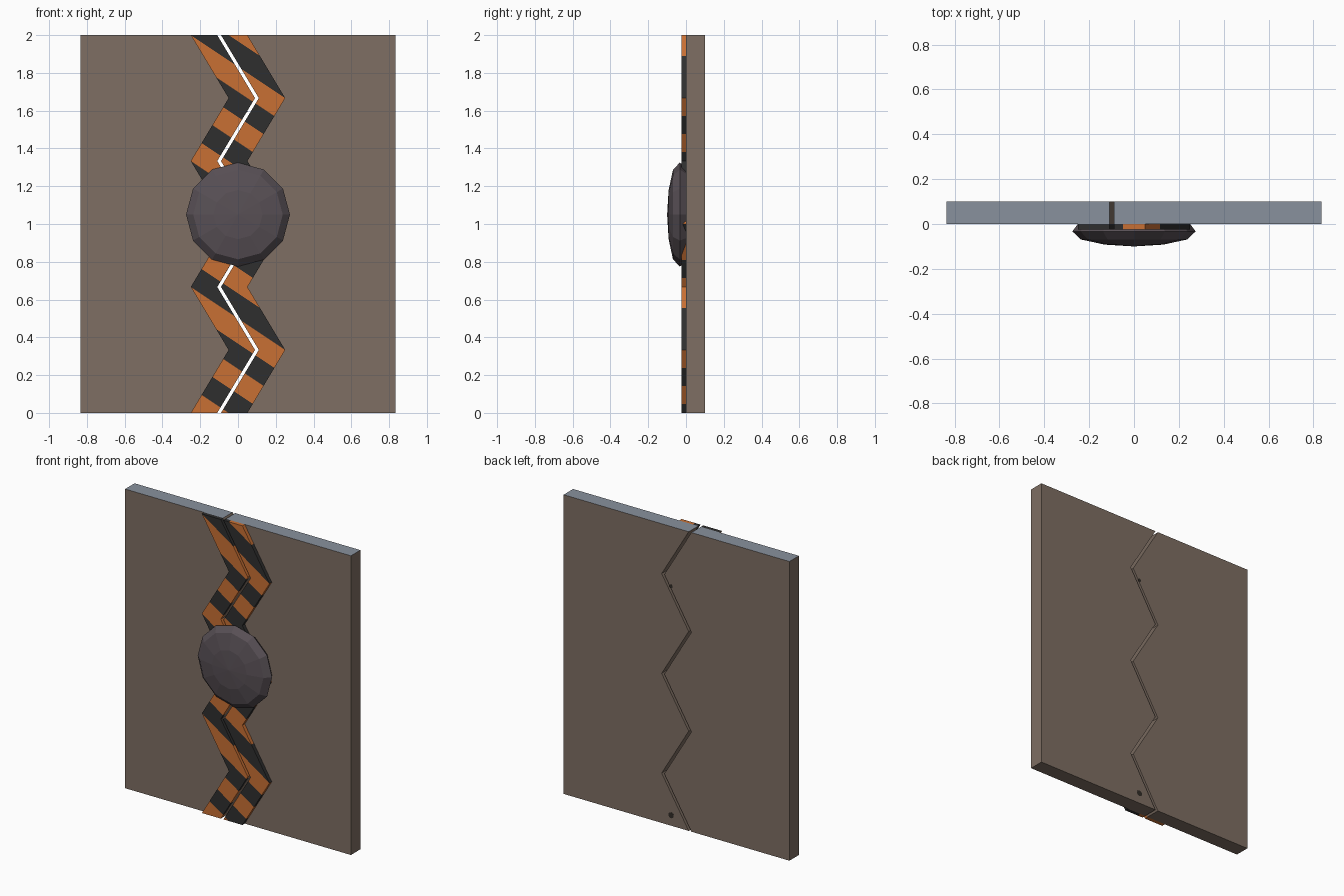
import bpy, bmesh, math
from mathutils import Vector

cube = bpy.data.objects.get("Cube")
if cube:
    bpy.data.objects.remove(cube, do_unlink=True)


def material(name, rgb):
    m = bpy.data.materials.new(name)
    m.use_nodes = True
    m.diffuse_color = (*rgb, 1)
    m.node_tree.nodes["Principled BSDF"].inputs["Base Color"].default_value = (*rgb, 1)
    return m


BROWN = material("door brown", (0.21, 0.158, 0.125))
SLATE = material("top edge slate", (0.25, 0.285, 0.34))
ORANGE = material("warning orange", (0.58, 0.16, 0.034))
BLACK = material("warning black", (0.028, 0.028, 0.028))
HUB = material("hub grey", (0.098, 0.08, 0.092))
DARK = material("hole dark", (0.03, 0.025, 0.02))


def add_object(name, bm, mats):
    bmesh.ops.recalc_face_normals(bm, faces=bm.faces)
    mesh = bpy.data.meshes.new(name)
    bm.to_mesh(mesh)
    bm.free()
    ob = bpy.data.objects.new(name, mesh)
    bpy.context.collection.objects.link(ob)
    for m in mats:
        mesh.materials.append(m)
    return ob


HALF_W, HEIGHT, DEPTH = 0.835, 2.0, 0.1
SWING, GAP, STRIP = 0.1, 0.01, 0.14
STEPS = 6
# Zigzag parting line between the two leaves
zigzag = [((-SWING if i % 2 == 0 else SWING), HEIGHT * i / STEPS) for i in range(STEPS + 1)]


def ribbon(bm, near, far, y):
    """Row of quads between two x functions that follow the zigzag."""
    rows = [[bm.verts.new((f(x), y, z)) for f in (near, far)] for x, z in zigzag]
    for a, b in zip(rows, rows[1:]):
        bm.faces.new((a[0], a[1], b[1], b[0]))


# Door leaves, with a slate upper edge
def door_leaf(name, side):
    bm = bmesh.new()
    ribbon(bm, lambda x: x + side * GAP, lambda x: side * HALF_W, 0)
    out = bmesh.ops.extrude_face_region(bm, geom=bm.faces[:])
    moved = [v for v in out["geom"] if isinstance(v, bmesh.types.BMVert)]
    bmesh.ops.translate(bm, vec=(0, DEPTH, 0), verts=moved)
    bmesh.ops.recalc_face_normals(bm, faces=bm.faces)
    for f in bm.faces:
        f.material_index = 1 if f.normal.z > 0.9 else 0
    add_object(name, bm, (BROWN, SLATE))


# Raised warning strips, cut into diagonal bands
def warning_strip(name, side):
    bm = bmesh.new()
    ribbon(bm, lambda x: x + side * GAP, lambda x: x + side * (GAP + STRIP), 0)
    slope, band, start = 2 / 3, HEIGHT / 15, 0.5
    normal = Vector((slope, 0, 1))
    for k in range(-6, 14):
        bmesh.ops.bisect_plane(bm, geom=bm.verts[:] + bm.edges[:] + bm.faces[:],
                               plane_co=(0, 0, start + k * band), plane_no=normal)
    # Extrude, then colour every face by the band it lies in
    out = bmesh.ops.extrude_face_region(bm, geom=bm.faces[:])
    moved = [v for v in out["geom"] if isinstance(v, bmesh.types.BMVert)]
    bmesh.ops.translate(bm, vec=(0, -0.025, 0), verts=moved)
    for f in bm.faces:
        k = math.floor((f.calc_center_median().dot(normal) - start) / band)
        f.material_index = 1 if k % 2 == 0 else 0
    add_object(name, bm, (ORANGE, BLACK))


for label, side in (("left", 1), ("right", -1)):
    door_leaf(label + "_door_leaf", side)
    warning_strip(label + "_warning_strip", side)

# Faceted lock hub over the middle of the seam
SIDES = 12
bm = bmesh.new()
rings = []
for r, y in ((0.25, 0), (0.275, -0.033), (0.237, -0.069), (0.13, -0.092)):
    rings.append([bm.verts.new((r * math.sin(math.tau * i / SIDES), y,
                                1.05 + r * math.cos(math.tau * i / SIDES)))
                  for i in range(SIDES)])
for a, b in zip(rings, rings[1:]):
    for i in range(SIDES):
        j = (i + 1) % SIDES
        bm.faces.new((a[i], a[j], b[j], b[i]))
tip = bm.verts.new((0, -0.1, 1.05))
for i in range(SIDES):
    bm.faces.new((rings[-1][i], rings[-1][(i + 1) % SIDES], tip))
bm.faces.new(rings[0])
add_object("lock_hub", bm, (HUB,))

# Small dark holes on the rear face
for name, z, r in (("lower_rear_hole", 0.07, 0.02), ("upper_rear_hole", 1.6, 0.012)):
    bm = bmesh.new()
    bmesh.ops.create_cone(bm, cap_ends=True, segments=10, radius1=r, radius2=r, depth=0.002)
    ob = add_object(name, bm, (DARK,))
    ob.rotation_euler.x = math.pi / 2
    ob.location = (0.04, DEPTH, z)
